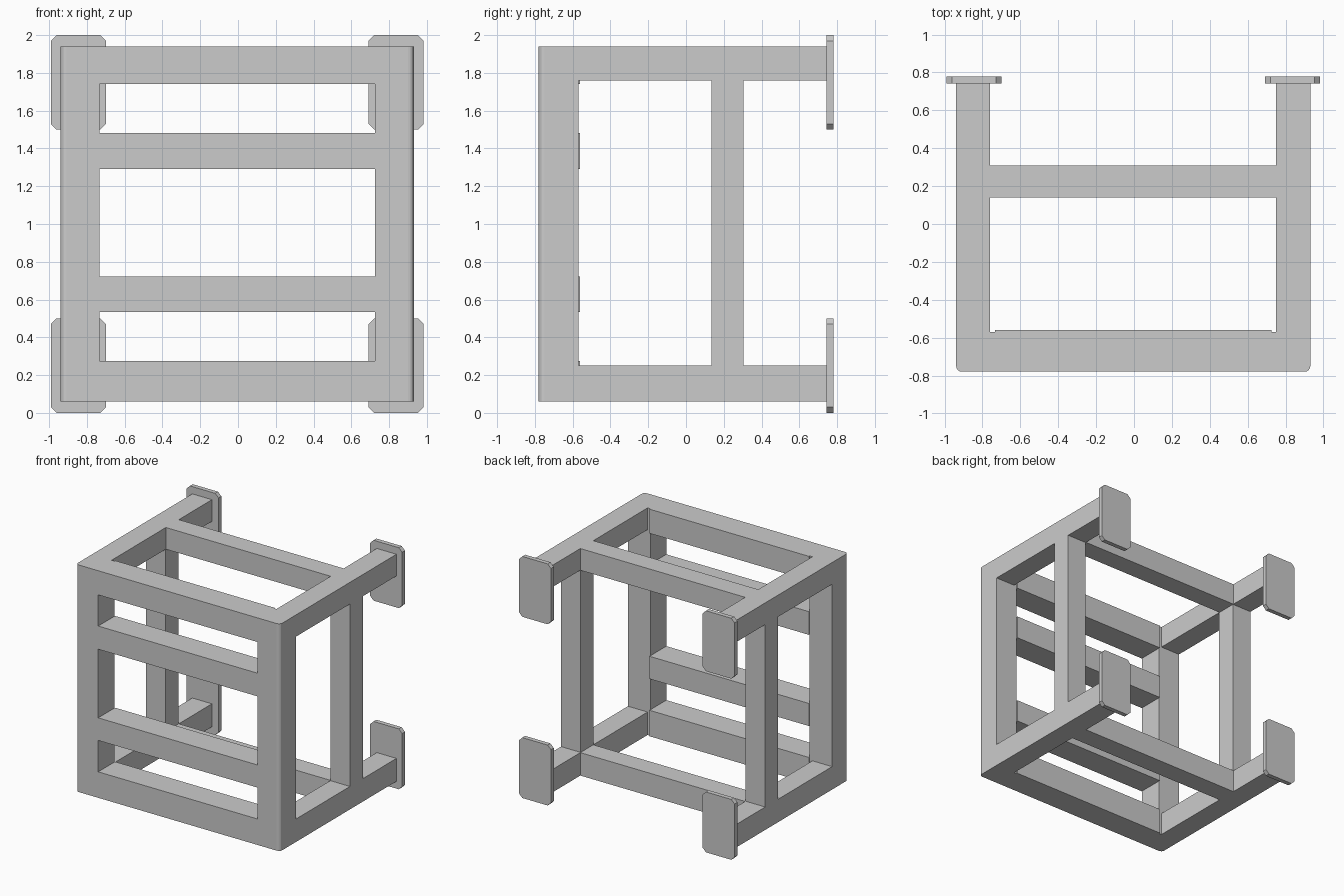
import bpy, bmesh, math

if "Cube" in bpy.data.objects:
    bpy.data.objects.remove(bpy.data.objects["Cube"])

CX = -0.004  # small sideways offset of the frame


def prism(name, profile, lo, hi, axis='z'):
    """Extrude a closed profile: (x, y) along z, or (x, z) along y."""
    bm = bmesh.new()
    def put(p, t):
        return (p[0] + CX, p[1], t) if axis == 'z' else (p[0] + CX, t, p[1])
    face = bm.faces.new([bm.verts.new(put(p, lo)) for p in profile])
    ext = bmesh.ops.extrude_face_region(bm, geom=[face])
    d = (0, 0, hi - lo) if axis == 'z' else (0, hi - lo, 0)
    bmesh.ops.translate(bm, vec=d, verts=[v for v in ext['geom'] if isinstance(v, bmesh.types.BMVert)])
    bmesh.ops.recalc_face_normals(bm, faces=bm.faces)
    me = bpy.data.meshes.new(name)
    bm.to_mesh(me)
    bm.free()
    ob = bpy.data.objects.new(name, me)
    bpy.context.collection.objects.link(ob)
    return ob


def box(name, x, y, z):
    return prism(name, [(x[0], y[0]), (x[1], y[0]), (x[1], y[1]), (x[0], y[1])], *z)


def plate(name, x, y, z, c):
    (a, b), (d, e) = x, z
    pts = [(a + c, d), (b - c, d), (b, d + c), (b, e - c),
           (b - c, e), (a + c, e), (a, e - c), (a, d + c)]
    return prism(name, pts, *y, axis='y')


OUT, RAIL_IN, POST_IN = 0.935, 0.755, 0.73
FRONT, R = -0.78, 0.03

for s, side in ((-1, 'left'), (1, 'right')):
    span = lambda a, b: tuple(sorted((s * a, s * b)))
    # Front post with a rounded outer corner
    arc = [(s * (OUT - R + R * math.sin(t)), FRONT + R - R * math.cos(t))
           for t in [i * math.pi / 8 for i in range(5)]]
    prism(f'front_post_{side}',
          [(s * POST_IN, FRONT)] + arc + [(s * OUT, -0.57), (s * POST_IN, -0.57)], 0.06, 1.94)
    # Rear upright between the side rails
    box(f'rear_post_{side}', span(RAIL_IN, OUT), (0.135, 0.305), (0.25, 1.76))
    # Side rails and mounting plates, lower and upper
    for level, rail_z, plate_z in (('lower', (0.06, 0.25), (0.0, 0.5)),
                                   ('upper', (1.76, 1.94), (1.5, 2.0))):
        box(f'side_rail_{level}_{side}', span(RAIL_IN, OUT), (-0.57, 0.745), rail_z)
        plate(f'mounting_plate_{level}_{side}', span(0.695, 0.987), (0.743, 0.78), plate_z, 0.03)

# Front horizontal beams
for i, z in enumerate(((0.06, 0.275), (0.535, 0.722), (1.29, 1.482), (1.74, 1.94))):
    box(f'front_beam_{i + 1}', (-POST_IN, POST_IN), (FRONT, -0.56), z)

# Rear cross bars
box('rear_bar_lower', (-RAIL_IN, RAIL_IN), (0.14, 0.31), (0.06, 0.25))
box('rear_bar_upper', (-RAIL_IN, RAIL_IN), (0.14, 0.31), (1.76, 1.94))
